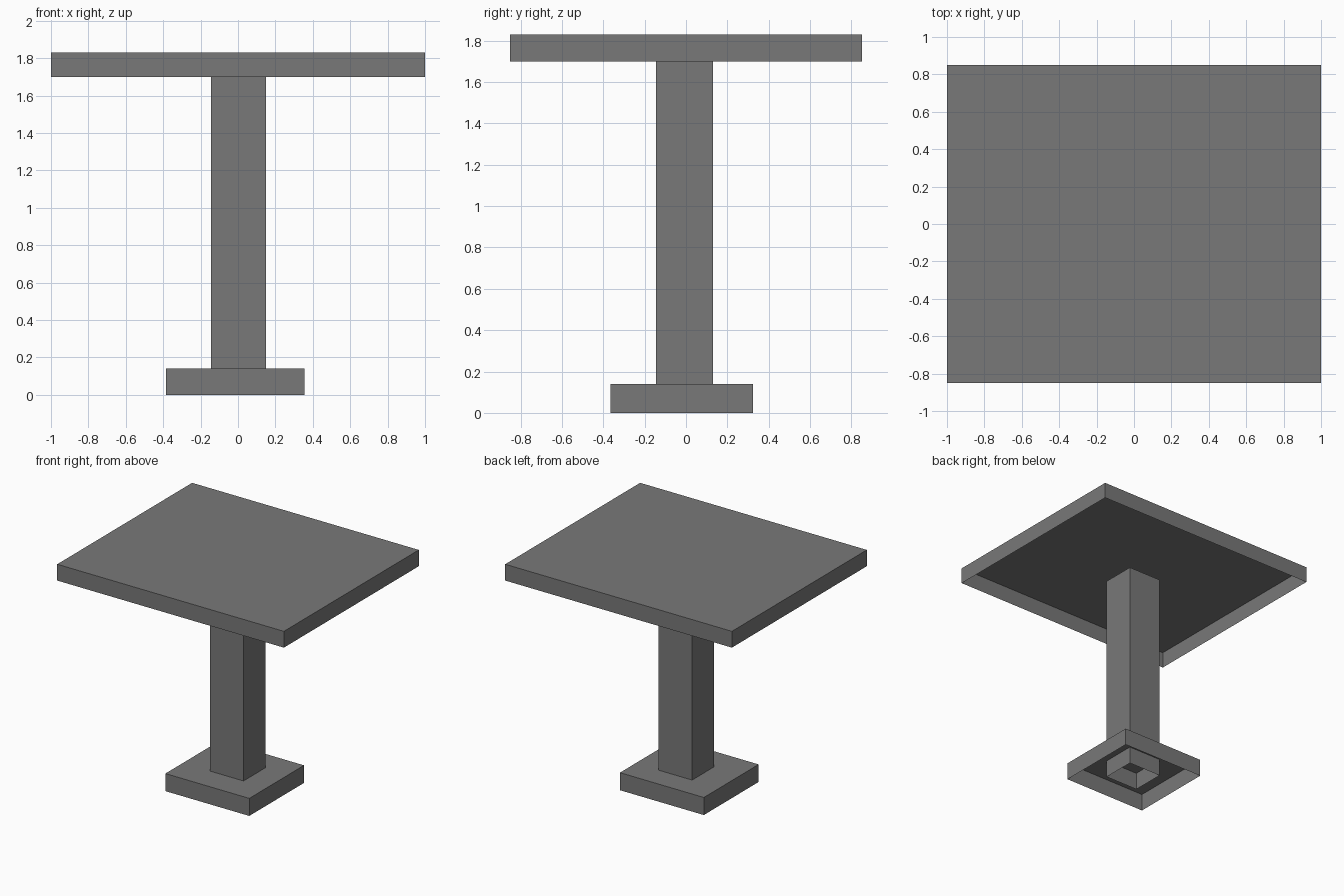
import bpy
import bmesh

cube = bpy.data.objects.get("Cube")
if cube:
    bpy.data.objects.remove(cube, do_unlink=True)

# Single grey finish
grey = bpy.data.materials.new("mid_grey")
grey.use_nodes = True
colour = (0.19, 0.19, 0.19, 1)
grey.diffuse_color = colour
grey.node_tree.nodes["Principled BSDF"].inputs["Base Color"].default_value = colour


def open_box(name, low, high):
    """Thin box shell between two corners, without a bottom face."""
    bm = bmesh.new()
    bmesh.ops.create_cube(bm, size=1)
    for v in bm.verts:
        v.co = [h if c > 0 else l for c, l, h in zip(v.co, low, high)]
    bm.normal_update()
    bottom = [f for f in bm.faces if f.normal.z < -0.5]
    bmesh.ops.delete(bm, geom=bottom, context="FACES_ONLY")
    mesh = bpy.data.meshes.new(name)
    bm.to_mesh(mesh)
    bm.free()
    mesh.materials.append(grey)
    obj = bpy.data.objects.new(name, mesh)
    bpy.context.collection.objects.link(obj)
    return obj


# Table top, hollow underneath
open_box("table_top", (-1, -0.85, 1.70), (1, 0.85, 1.83))
# Column runs down through the foot to the floor
open_box("column", (-0.145, -0.145, 0), (0.15, 0.13, 1.72))
# Foot, slightly off centre and hollow underneath
open_box("foot", (-0.385, -0.365, 0), (0.355, 0.325, 0.14))
